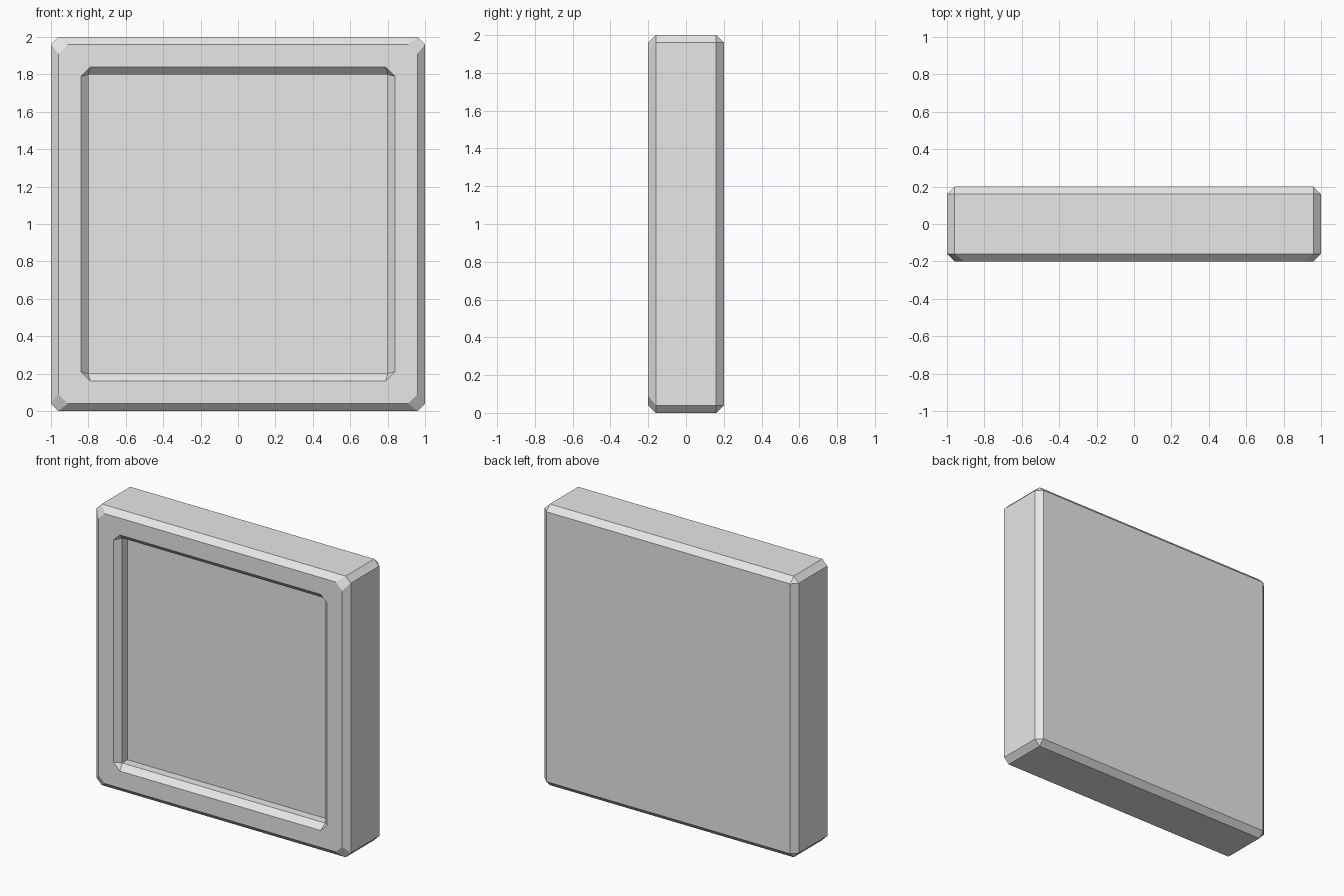
import bpy
import bmesh

default_cube = bpy.data.objects.get("Cube")
if default_cube:
    bpy.data.objects.remove(default_cube, do_unlink=True)

# Plain grey material
grey = bpy.data.materials.new("light grey")
grey.use_nodes = True
colour = (0.8, 0.8, 0.8, 1)
grey.diffuse_color = colour
grey.node_tree.nodes["Principled BSDF"].inputs["Base Color"].default_value = colour


def square_ring(bm, half, cut, y):
    """Square loop in the xz plane with its corners cut off."""
    inner = half - cut
    points = []
    for sx, sz in ((1, 1), (-1, 1), (-1, -1), (1, -1)):
        pair = [(sx * half, sz * inner), (sx * inner, sz * half)]
        points += pair if sx * sz > 0 else pair[::-1]
    return [bm.verts.new((x, y, z + 1)) for x, z in points]


def bridge(bm, a, b):
    for i in range(len(a)):
        j = (i + 1) % len(a)
        bm.faces.new((a[i], a[j], b[j], b[i]))


# Loops from the back, around the chamfered rim, into the recess: half size, corner cut, y
profile = [
    (0.96, 0, 0.2),
    (1, 0.04, 0.16),
    (1, 0.04, -0.16),
    (0.96, 0.05, -0.2),
    (0.84, 0.05, -0.2),
    (0.8, 0, -0.16),
    (0.8, 0, -0.1),
]

bm = bmesh.new()
rings = [square_ring(bm, *step) for step in profile]
for a, b in zip(rings, rings[1:]):
    bridge(bm, a, b)

# Back face and recess floor
bm.faces.new(rings[0])
bm.faces.new(rings[-1])

# Merge the uncut corners and face everything outwards
bmesh.ops.remove_doubles(bm, verts=bm.verts[:], dist=0.0001)
bmesh.ops.recalc_face_normals(bm, faces=bm.faces[:])

mesh = bpy.data.meshes.new("recessed_panel")
bm.to_mesh(mesh)
bm.free()
mesh.materials.append(grey)
panel = bpy.data.objects.new("recessed_panel", mesh)
bpy.context.collection.objects.link(panel)
